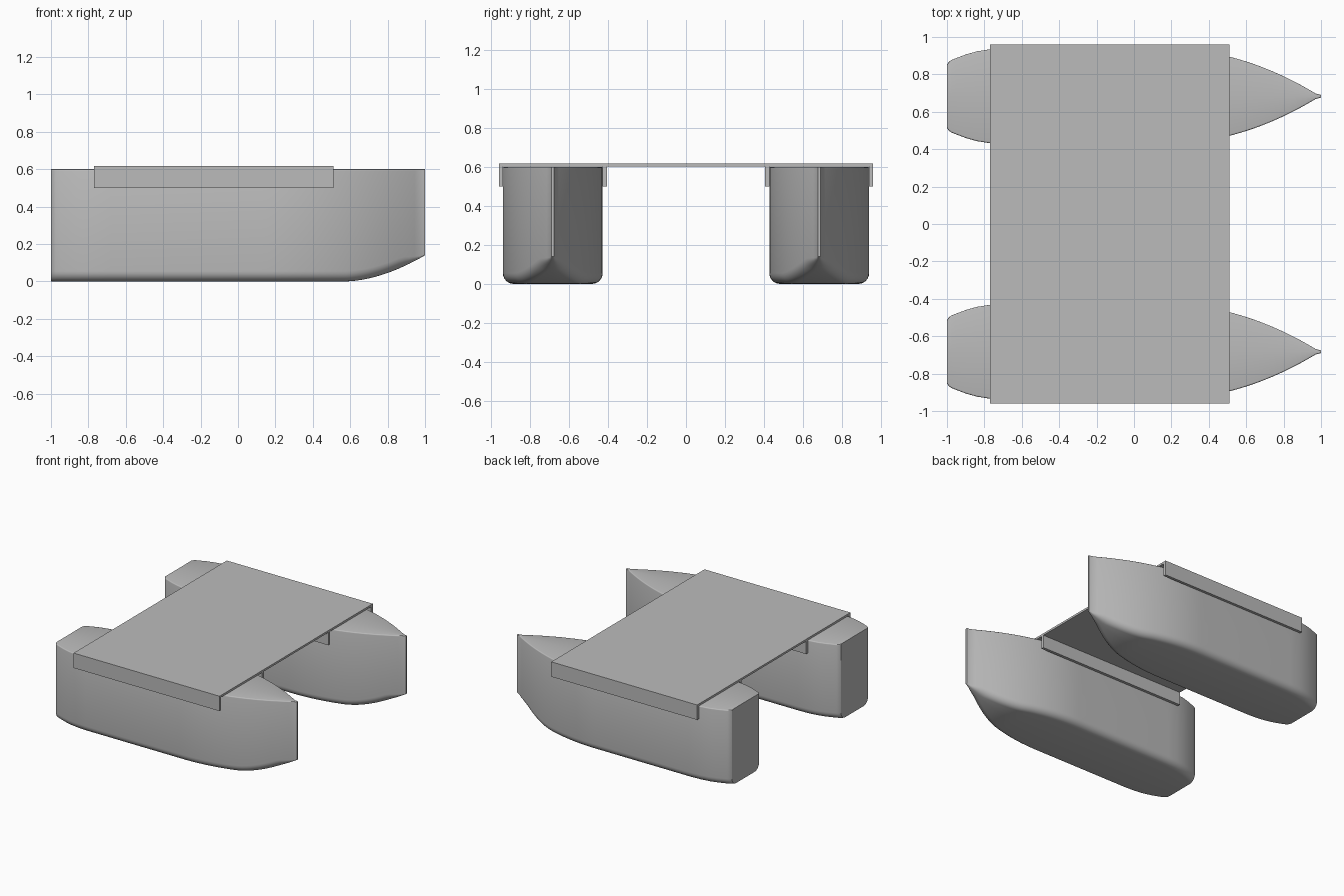
import bpy, bmesh, math

cube = bpy.data.objects.get("Cube")
if cube:
    bpy.data.objects.remove(cube, do_unlink=True)

grey = bpy.data.materials.new("hull grey")
grey.use_nodes = True
COLOR = (0.5, 0.5, 0.5, 1)
grey.diffuse_color = COLOR
grey.node_tree.nodes["Principled BSDF"].inputs["Base Color"].default_value = COLOR

HULL_Y, HULL_TOP, HALF = 0.683, 0.6, 0.256
BILGE, EDGE, BOW_TIP = 0.055, 0.008, 0.007
STERN = [(-1, 0.17), (-0.99, 0.185), (-0.975, 0.194), (-0.95, 0.204),
         (-0.9, 0.223), (-0.84, 0.24), (-0.77, 0.251), (-0.68, HALF)]


def add_object(name, bm):
    bmesh.ops.recalc_face_normals(bm, faces=bm.faces)
    mesh = bpy.data.meshes.new(name)
    bm.to_mesh(mesh)
    bm.free()
    mesh.materials.append(grey)
    obj = bpy.data.objects.new(name, mesh)
    bpy.context.collection.objects.link(obj)
    return obj


def half_section(width, keel):
    """Half outline from keel centre, round the bilge, up to the deck centre."""
    r = min(BILGE, width * 0.8)
    e = min(EDGE, width * 0.4)
    pts = [(0, keel)]
    for i in range(7):
        a = math.pi / 2 * i / 6
        pts.append((width - r + r * math.sin(a), keel + r - r * math.cos(a)))
    for i in range(4):
        a = math.pi / 2 * i / 3
        pts.append((width - e + e * math.cos(a), HULL_TOP - e + e * math.sin(a)))
    pts.append((0, HULL_TOP))
    return pts


def build_hull(name, y):
    # Stations run from the blunt stern to the pointed bow
    stations = [(x, w, 0) for x, w in STERN]
    count = 32
    for i in range(count + 1):
        x = 0.1 + 0.9 * i / count
        t = max(0, (x - 0.15) / 0.845)
        width = max(BOW_TIP, HALF * (1 - t ** 2.05))
        keel = 0.14 * max(0, (x - 0.57) / 0.43) ** 1.8
        stations.append((x, width, keel))
    bm = bmesh.new()
    rings = []
    for x, width, keel in stations:
        half = half_section(width, keel)
        loop = half + [(-py, pz) for py, pz in reversed(half[1:-1])]
        rings.append([bm.verts.new((x, py, pz)) for py, pz in loop])
    for a, b in zip(rings, rings[1:]):
        n = len(a)
        for k in range(n):
            bm.faces.new((a[k], a[(k + 1) % n], b[(k + 1) % n], b[k]))
    bm.faces.new(rings[0])
    bm.faces.new(rings[-1])
    hull = add_object(name, bm)
    hull.location.y = y
    bpy.ops.object.select_all(action='DESELECT')
    hull.select_set(True)
    bpy.context.view_layer.objects.active = hull
    bpy.ops.object.shade_smooth_by_angle(angle=math.radians(32))


build_hull("front_hull", -HULL_Y)
build_hull("rear_hull", HULL_Y)

# Deck: flat sheet with flanges that clip over both sides of each hull
TOP, UNDER, LIP = 0.618, 0.602, 0.5
half = [(0.405, UNDER), (0.405, LIP), (0.427, LIP), (0.427, UNDER),
        (0.939, UNDER), (0.939, LIP), (0.96, LIP), (0.96, TOP)]
outline = half + [(-y, z) for y, z in reversed(half)]
bm = bmesh.new()
face = bm.faces.new([bm.verts.new((-0.77, y, z)) for y, z in outline])
sweep = bmesh.ops.extrude_face_region(bm, geom=[face])
bmesh.ops.translate(bm, vec=(1.28, 0, 0),
                    verts=[v for v in sweep["geom"] if isinstance(v, bmesh.types.BMVert)])
add_object("deck_platform", bm)
